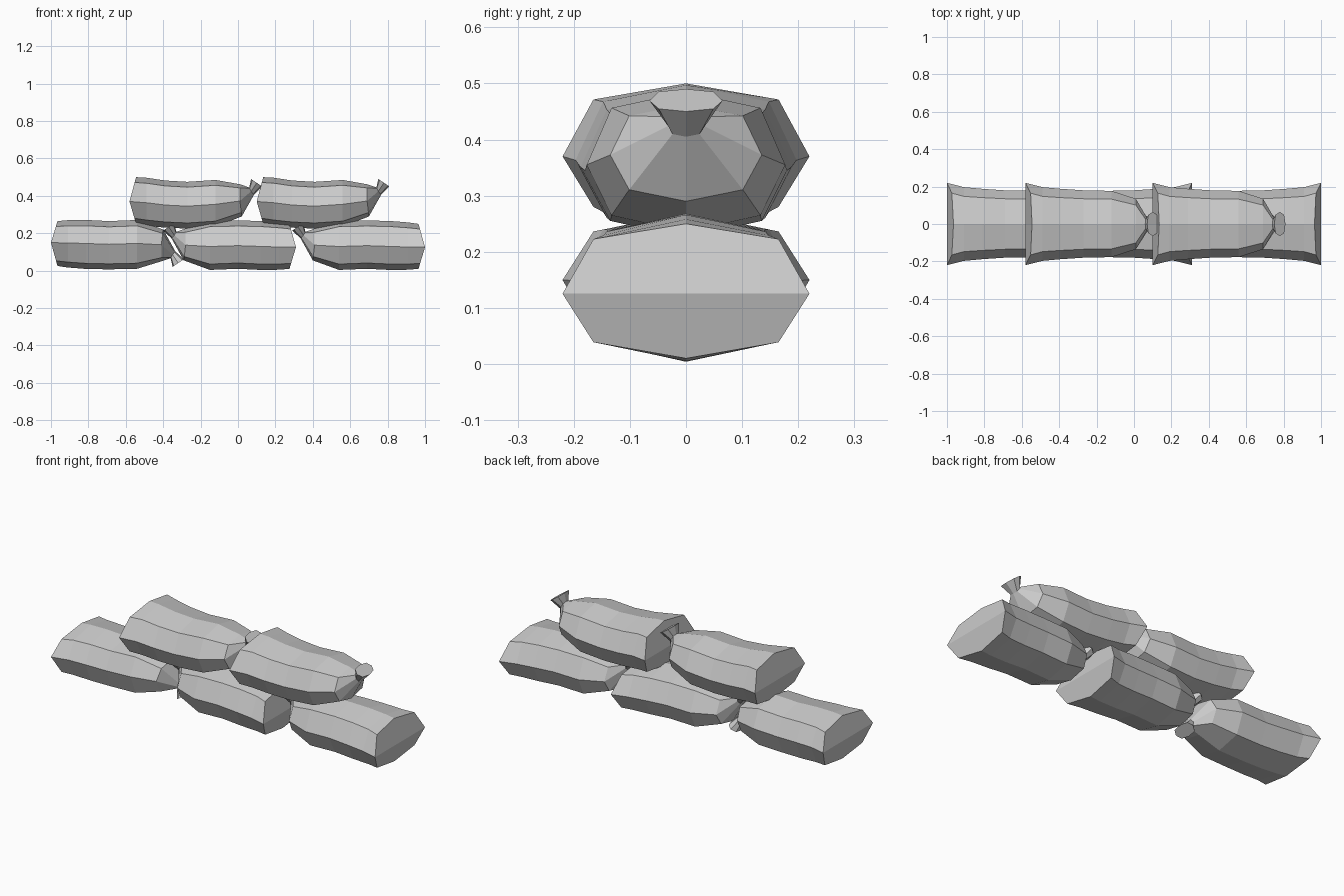
import bpy
import bmesh

cube = bpy.data.objects.get("Cube")
if cube:
    bpy.data.objects.remove(cube, do_unlink=True)

cloth = bpy.data.materials.new("grey sackcloth")
cloth.use_nodes = True
grey = (0.6, 0.6, 0.6, 1)
cloth.diffuse_color = grey
cloth.node_tree.nodes["Principled BSDF"].inputs["Base Color"].default_value = grey

# Ring stations from sewn end to tied end: position, half width, top lean, bottom lean
STATIONS = [(0, .22, .035, .035), (.09, .197, 0, 0), (.19, .188, 0, 0),
            (.31, .18, 0, 0), (.46, .177, 0, 0), (.59, .135, 0, .01),
            (.65, .032, -.01, .015), (.68, .065, -.03, .03)]
# Top and bottom heights at each station
FLAT = [(.25, .01), (.258, .005), (.266, .004), (.268, .01),
        (.265, .004), (.225, .055), (.208, .172), (.255, .215)]
SAGGING = [(.5, .25), (.497, .24), (.482, .23), (.475, .225),
           (.485, .235), (.462, .29), (.445, .405), (.49, .45)]
# Eight-sided section: width factor, height factor
SECTION = [(1, 0), (.75, .78), (0, 1), (-.75, .78),
           (-1, 0), (-.75, -.75), (0, -1), (.75, -.75)]


def sandbag(name, start, heights, turned=False, flipped=False):
    bm = bmesh.new()
    rings = []
    for (x, width, lean_top, lean_low), (top, low) in zip(STATIONS, heights):
        mid = low + (top - low) * .48
        ring = []
        for across, up in SECTION:
            lean = lean_top if up > 0 else lean_low
            reach = top - mid if up > 0 else mid - low
            px, py, pz = x + lean * abs(up), across * width, mid + up * reach
            if flipped:
                py, pz = -py, .275 - pz
            if turned:
                px, py = -px, -py
            ring.append(bm.verts.new((start + px, py, pz)))
        rings.append(ring)
    # Sides of the sack and its gathered neck
    for a, b in zip(rings, rings[1:]):
        for i in range(8):
            j = (i + 1) % 8
            bm.faces.new((a[i], a[j], b[j], b[i]))
    # Creased sewn end and flared tie end
    first = rings[0]
    bm.faces.new(first[:5])
    bm.faces.new(first[4:] + first[:1])
    bm.faces.new(rings[-1])
    bmesh.ops.recalc_face_normals(bm, faces=bm.faces)
    mesh = bpy.data.meshes.new(name)
    bm.to_mesh(mesh)
    bm.free()
    mesh.materials.append(cloth)
    bpy.context.collection.objects.link(bpy.data.objects.new(name, mesh))


# Bottom row
sandbag("lower_right_sandbag", -1, FLAT, flipped=True)
sandbag("lower_middle_sandbag", .31, FLAT, turned=True)
sandbag("lower_left_sandbag", 1, FLAT, turned=True)
# Top row
sandbag("upper_right_sandbag", -.58, SAGGING)
sandbag("upper_left_sandbag", .1, SAGGING)
